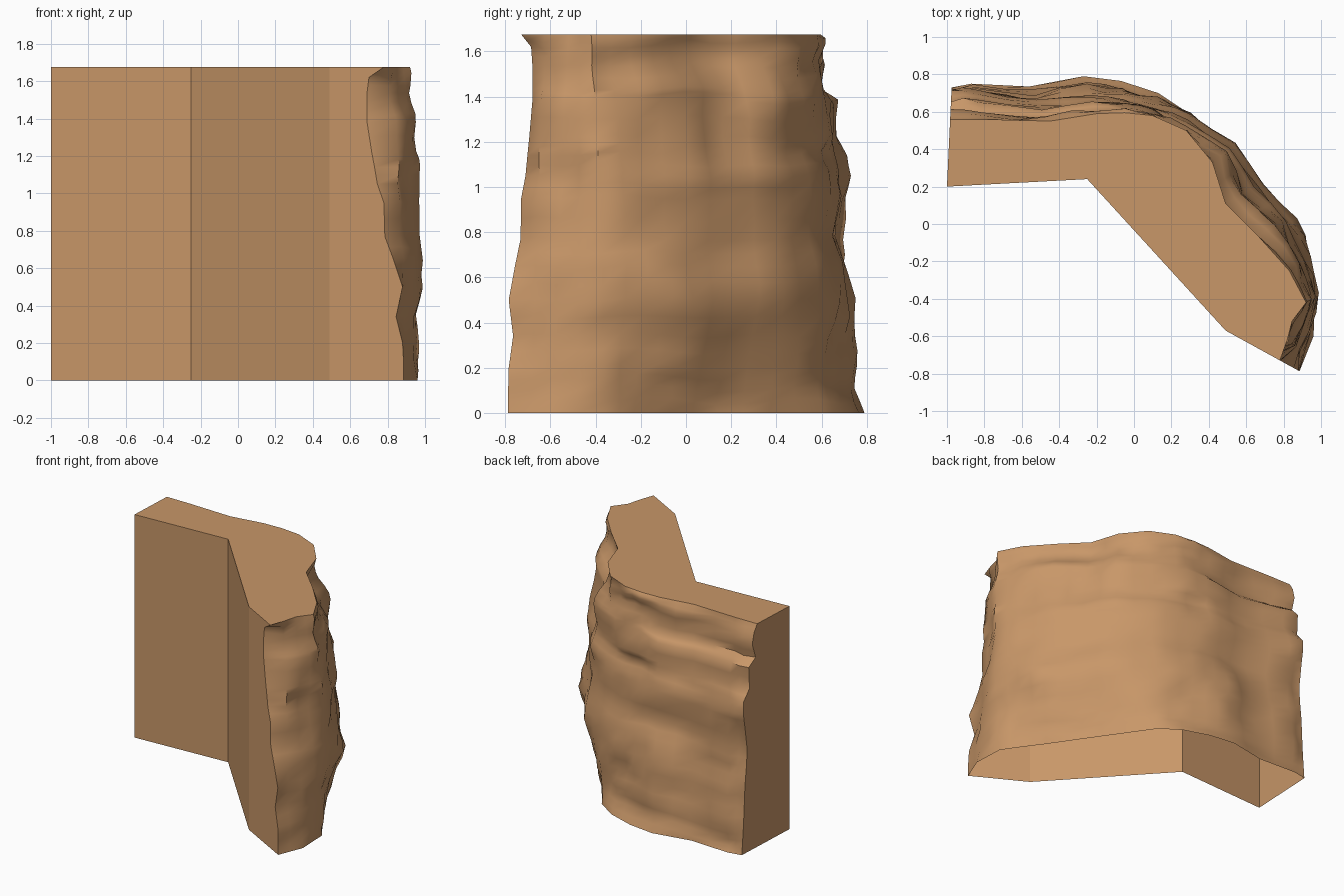
import bpy, bmesh, math
from mathutils import Vector, noise

# Remove the default cube only
if "Cube" in bpy.data.objects:
    bpy.data.objects.remove(bpy.data.objects["Cube"], do_unlink=True)

HEIGHT = 1.675

# Outer outline: foot x, foot y, rim x, rim y, share of the swelling
columns = [
    (-.975, .73, -.98, .56, 0), (-.87, .75, -.8, .56, .05),
    (-.56, .735, -.45, .55, 0), (-.27, .79, -.2, .59, 0),
    (-.07, .765, -.05, .595, 0), (.13, .7, .1, .58, 0),
    (.28, .6, .28, .5, .1), (.44, .37, .42, .33, .6),
    (.6, .14, .49, .11, .7), (.75, -.08, .66, -.06, .8),
    (.86, -.23, .83, -.25, .5), (.95, -.36, .92, -.42, .25),
    (.96, -.6, .845, -.52, .05), (.885, -.785, .79, -.73, 0)]

# Cliff profile: height, foot-to-rim blend at the back, same at the left end,
# x of the free end, swelling of the outer bend
rows = [
    (0, 0, 0, .885, 0), (.1, .25, .05, .885, .04), (.2, .25, .1, .88, .08),
    (.34, .27, .15, .845, .13), (.5, .3, .2, .88, .21),
    (.65, .45, .3, .83, .2), (.77, .75, .35, .785, .17),
    (.95, .58, .2, .78, .16), (1.05, .6, .1, .745, .18),
    (1.14, .9, .1, .73, .15), (1.22, .75, .5, .715, .13),
    (1.38, .75, .45, .69, .13), (1.43, .9, .9, .69, .12),
    (1.54, 1.15, .68, .69, 0), (1.62, 1, .8, .7, -.02),
    (HEIGHT, 1, 1, .78, 0)]


def refine(table):
    """Insert the midpoint between neighbouring entries."""
    result = []
    for a, b in zip(table, table[1:]):
        result += [a, tuple((p + q) / 2 for p, q in zip(a, b))]
    return result + [table[-1]]


columns, rows = refine(columns), refine(rows)
last_col, last_row = len(columns) - 1, len(rows) - 1


def outward(c):
    """Horizontal direction pointing out of the cliff at a column."""
    a = columns[max(c - 1, 0)]
    b = columns[min(c + 1, last_col)]
    return Vector((a[1] - b[1], b[0] - a[0], 0)).normalized()


def cliff_point(r, c):
    z, back, left, end_x, swelling = rows[r]
    if c == last_col:                       # stays on the straight end wall
        return Vector((end_x, -.57 - .55 * (end_x - .49), z))
    fx, fy, rx, ry, share = columns[c]
    blend = left + (back - left) * min(c / 8, 1)
    if c > 13:                              # the outer bend rises evenly
        blend = z / HEIGHT
    p = Vector((fx + (rx - fx) * blend, fy + (ry - fy) * blend, z))
    if c == 0:                              # stays on the left end wall
        p.x = -1 + .047 * (p.y - .2)
    elif 0 < r < last_row:
        lumps = noise.noise(Vector((c * .35, z * 3.5, 3.7))) * .03
        chips = noise.noise(Vector((c * .7, z * 7, 8.1))) * .03
        p += outward(c) * (share * swelling + lumps + chips)
        p.z += noise.noise(Vector((c * .35, z * 3, 5.5))) * .03
        p.x = min(p.x, 1)
    return p


bm = bmesh.new()

# Rough outer cliff
cliff = [[bm.verts.new(cliff_point(r, c)) for c in range(last_col + 1)]
         for r in range(last_row + 1)]
for r in range(last_row):
    for c in range(last_col):
        low, high = cliff[r], cliff[r + 1]
        face = bm.faces.new((low[c + 1], low[c], high[c], high[c + 1]))
        face.smooth = True

# Flat inner walls
inner = [(-1, .2), (-.25, .24), (.49, -.57)]
foot, rim = [[bm.verts.new((x, y, z)) for x, y in inner] for z in (0, HEIGHT)]
for i in range(2):
    bm.faces.new((foot[i], foot[i + 1], rim[i + 1], rim[i]))

# End walls following the ragged edges
bm.faces.new([rim[0], foot[0]] + [row[0] for row in cliff])
bm.faces.new([foot[2], rim[2]] + [row[-1] for row in reversed(cliff)])

# Top cap; the underside stays open
bm.faces.new(rim + cliff[-1][::-1])

bmesh.ops.recalc_face_normals(bm, faces=bm.faces)

# Crisp borders and overhangs, soft rock elsewhere
for edge in bm.edges:
    soft = all(face.smooth for face in edge.link_faces)
    edge.smooth = soft and edge.calc_face_angle(0) < math.radians(50)

mesh = bpy.data.meshes.new("cliff_wall")
bm.to_mesh(mesh)
bm.free()
wall = bpy.data.objects.new("cliff_wall", mesh)
bpy.context.collection.objects.link(wall)

# Sandstone colour
stone = bpy.data.materials.new("sandstone_brown")
stone.use_nodes = True
colour = (.58, .31, .14, 1)
stone.diffuse_color = colour
stone.node_tree.nodes["Principled BSDF"].inputs["Base Color"].default_value = colour
mesh.materials.append(stone)
